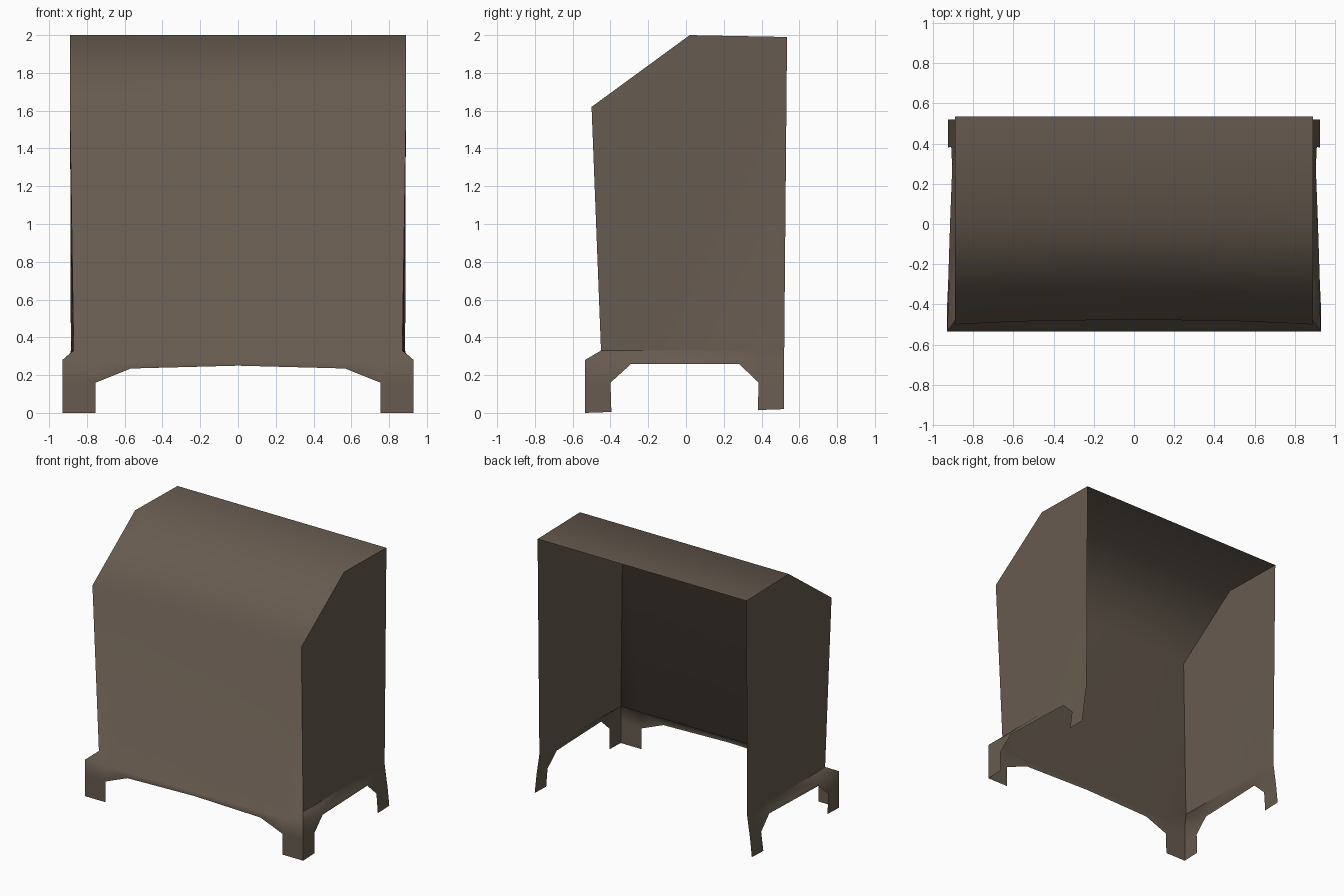
import bpy, bmesh, math

cube = bpy.data.objects.get("Cube")
if cube:
    bpy.data.objects.remove(cube)

brown = bpy.data.materials.new("dull brown")
brown.use_nodes = True
colour = (0.135, 0.104, 0.079, 1)
brown.diffuse_color = colour
bsdf = brown.node_tree.nodes["Principled BSDF"]
bsdf.inputs["Base Color"].default_value = colour
bsdf.inputs["Roughness"].default_value = 0.9


def bridge(bm, rows):
    """Join rows of points, listed bottom to top, with quads."""
    verts = [[bm.verts.new(p) for p in row] for row in rows]
    for low, high in zip(verts, verts[1:]):
        for i in range(len(low) - 1):
            bm.faces.new((low[i], low[i + 1], high[i + 1], high[i]))
    return verts


def foot(bm, a, b, ends):
    """Extend the edge a-b down to the floor points."""
    p, q = [bm.verts.new(e) for e in ends]
    bm.faces.new((p, q, b, a))


def finish(bm, name):
    """Make the half-shell an object, mirrored left to right."""
    mesh = bpy.data.meshes.new(name)
    bm.to_mesh(mesh)
    bm.free()
    mesh.materials.append(brown)
    obj = bpy.data.objects.new(name, mesh)
    bpy.context.collection.objects.link(obj)
    mirror = obj.modifiers.new("Mirror", 'MIRROR')
    mirror.merge_threshold = 0.001
    bpy.ops.object.select_all(action='DESELECT')
    obj.select_set(True)
    bpy.context.view_layer.objects.active = obj
    bpy.ops.object.shade_smooth_by_angle(angle=math.radians(65))
    return obj


# Front cover: flared skirt with arch, front panel, slanted hood and flat top
fractions = (0, 0.61, 0.81, 1)


def across(half_width, y, z, bow=0):
    return [(f * half_width, y + bow * (1 - f * f), z) for f in fractions]


bm = bmesh.new()
arch = [(x, y, z) for (x, y, _), z in
        zip(across(0.93, -0.535, 0), (0.25, 0.235, 0.16, 0.16))]
verts = bridge(bm, [
    arch,
    across(0.93, -0.535, 0.28),
    across(0.87, -0.45, 0.33),
    across(0.89, -0.5, 1.62, 0.025),
    across(0.89, 0.02, 2.0),
    across(0.89, 0.535, 1.99),
])
foot(bm, verts[0][2], verts[0][3], [(0.755, -0.535, 0), (0.93, -0.535, 0)])
finish(bm, "front_cover")

# Side panels: flared skirt with arch and two feet, then the flat wall
bm = bmesh.new()
ys = (-0.535, -0.40, -0.29, 0.02, 0.28, 0.385, 0.52)
arch_z = (0.16, 0.16, 0.26, 0.26, 0.26, 0.16, 0.16)
arch_x = (0.93, 0.93, 0.925, 0.915, 0.905, 0.91, 0.91)
flare_x = (0.93, 0.925, 0.92, 0.905, 0.895, 0.892, 0.892)
waist = [(0.87 + 0.015 * i / 6, max(y, -0.45) if i != 1 else -0.37, 0.33)
         for i, y in enumerate(ys)]
verts = bridge(bm, [
    list(zip(arch_x, ys, arch_z)),
    [(x, y, 0.28) for x, y in zip(flare_x, ys)],
    waist,
])
low, top = verts[0], verts[-1]
foot(bm, low[0], low[1], [(0.93, -0.535, 0), (0.93, -0.395, 0.005)])
foot(bm, low[5], low[6], [(0.925, 0.38, 0.015), (0.925, 0.52, 0.02)])
outline = [(0.535, 1.99), (0.02, 2.0), (-0.5, 1.62)]
bm.faces.new(top + [bm.verts.new((0.89, y, z)) for y, z in outline])

# Crease along the front half of the waist
for a, b in zip(top[:3], top[1:4]):
    bm.edges.get((a, b)).smooth = False
finish(bm, "side_panels")
